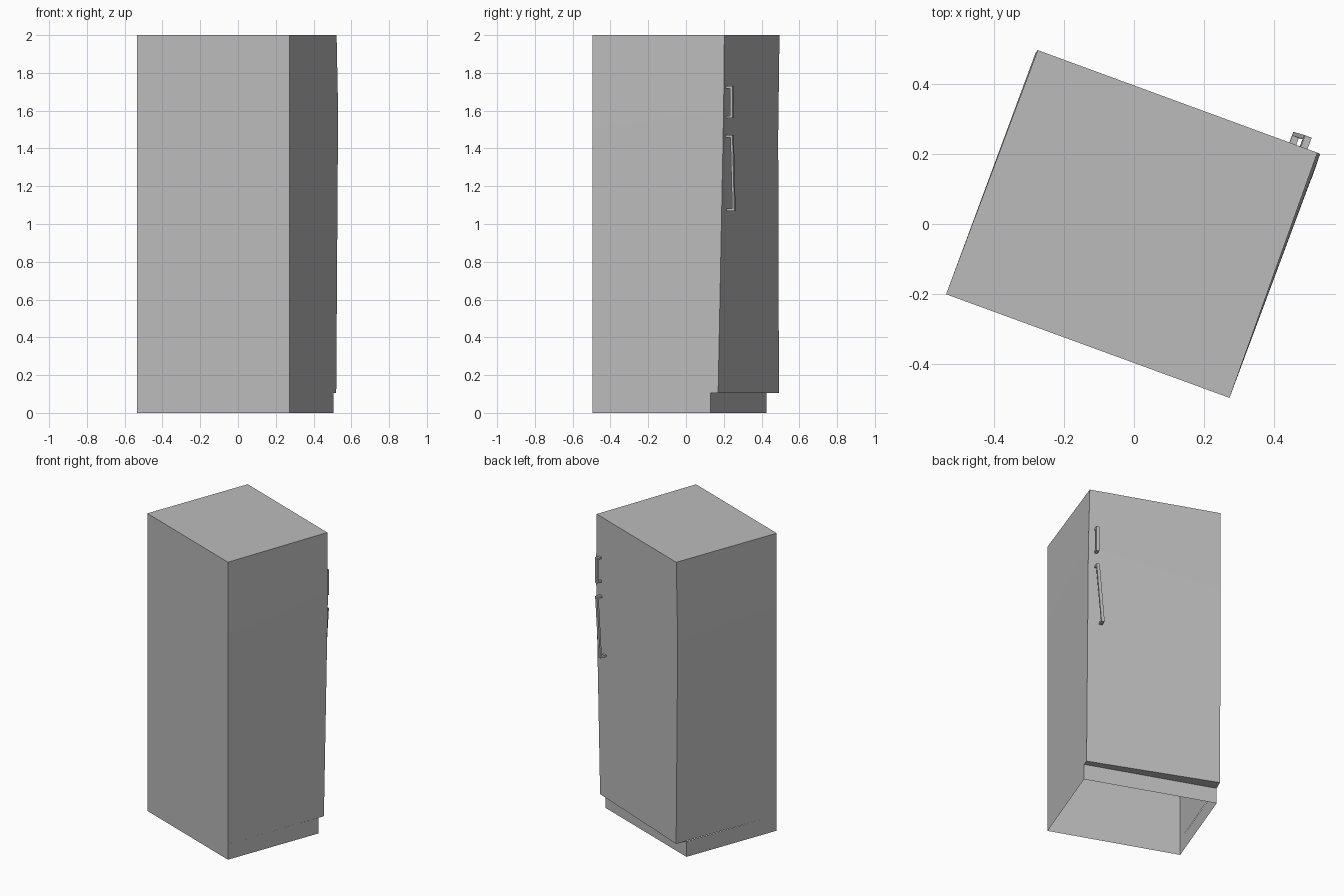
import bpy
import bmesh
from mathutils import Vector

cube = bpy.data.objects.get("Cube")
if cube:
    bpy.data.objects.remove(cube, do_unlink=True)

grey = bpy.data.materials.new("light grey enamel")
grey.use_nodes = True
colour = (0.5, 0.5, 0.5, 1)
grey.diffuse_color = colour
grey.node_tree.nodes["Principled BSDF"].inputs["Base Color"].default_value = colour

# Directions of the turned cabinet: across the door and out of the door
ACROSS = Vector((0.938, -0.346, 0))
OUT = Vector((0.346, 0.938, 0))


def make_object(name, bm):
    mesh = bpy.data.meshes.new(name)
    bm.to_mesh(mesh)
    bm.free()
    mesh.materials.append(grey)
    obj = bpy.data.objects.new(name, mesh)
    bpy.context.collection.objects.link(obj)
    return obj


def loft(bm, low, high, sides):
    for i in sides:
        j = (i + 1) % 4
        bm.faces.new((low[i], low[j], high[j], high[i]))


# Cabinet shell: two plain rear corners, two shaped door corners, open underneath
def ring(bm, z, right_door, left_door):
    corners = [(-0.535, -0.2, z), (0.272, -0.495, z), right_door, left_door]
    return [bm.verts.new(c) for c in corners]


bm = bmesh.new()
floor = ring(bm, 0, (0.506, 0.13, 0), (-0.301, 0.425, 0))
kick = ring(bm, 0.105, (0.506, 0.13, 0.105), (-0.301, 0.425, 0.105))
sill = ring(bm, 0.105, (0.52, 0.17, 0.105), (-0.271, 0.492, 0.105))
bulge = ring(bm, 1.5, (0.53, 0.199, 1.6), (-0.28, 0.488, 1.47))
top = ring(bm, 2, (0.522, 0.203, 2), (-0.274, 0.495, 2))
loft(bm, floor, kick, range(4))
loft(bm, kick, sill, [2])
loft(bm, sill, bulge, range(4))
loft(bm, bulge, top, range(4))
bm.faces.new(top)
bmesh.ops.remove_doubles(bm, verts=bm.verts, dist=0.0005)
make_object("cabinet", bm)


# Handles: a bracket outline extruded across the door
def handle(name, lower, upper, reach_low, reach_high, width=0.02, bar=0.012):
    lower, upper = Vector(lower), Vector(upper)
    up = (upper - lower).normalized() * bar
    inset = -0.01 * OUT
    low_out, high_out = reach_low * OUT, reach_high * OUT
    back = bar * OUT
    outline = [lower + inset, lower + low_out, upper + high_out, upper + inset,
               upper - up + inset, upper - up + high_out - back,
               lower + up + low_out - back, lower + up + inset]
    bm = bmesh.new()
    face = bm.faces.new([bm.verts.new(p - ACROSS * width / 2) for p in outline])
    geom = bmesh.ops.extrude_face_region(bm, geom=[face])["geom"]
    moved = [v for v in geom if isinstance(v, bmesh.types.BMVert)]
    bmesh.ops.translate(bm, verts=moved, vec=ACROSS * width)
    bmesh.ops.recalc_face_normals(bm, faces=bm.faces)
    make_object(name, bm)


handle("freezer_handle", (0.484, 0.215, 1.56), (0.484, 0.215, 1.73), 0.036, 0.036)
handle("fridge_handle", (0.447, 0.216, 1.07), (0.482, 0.216, 1.47), 0.046, 0.036)
